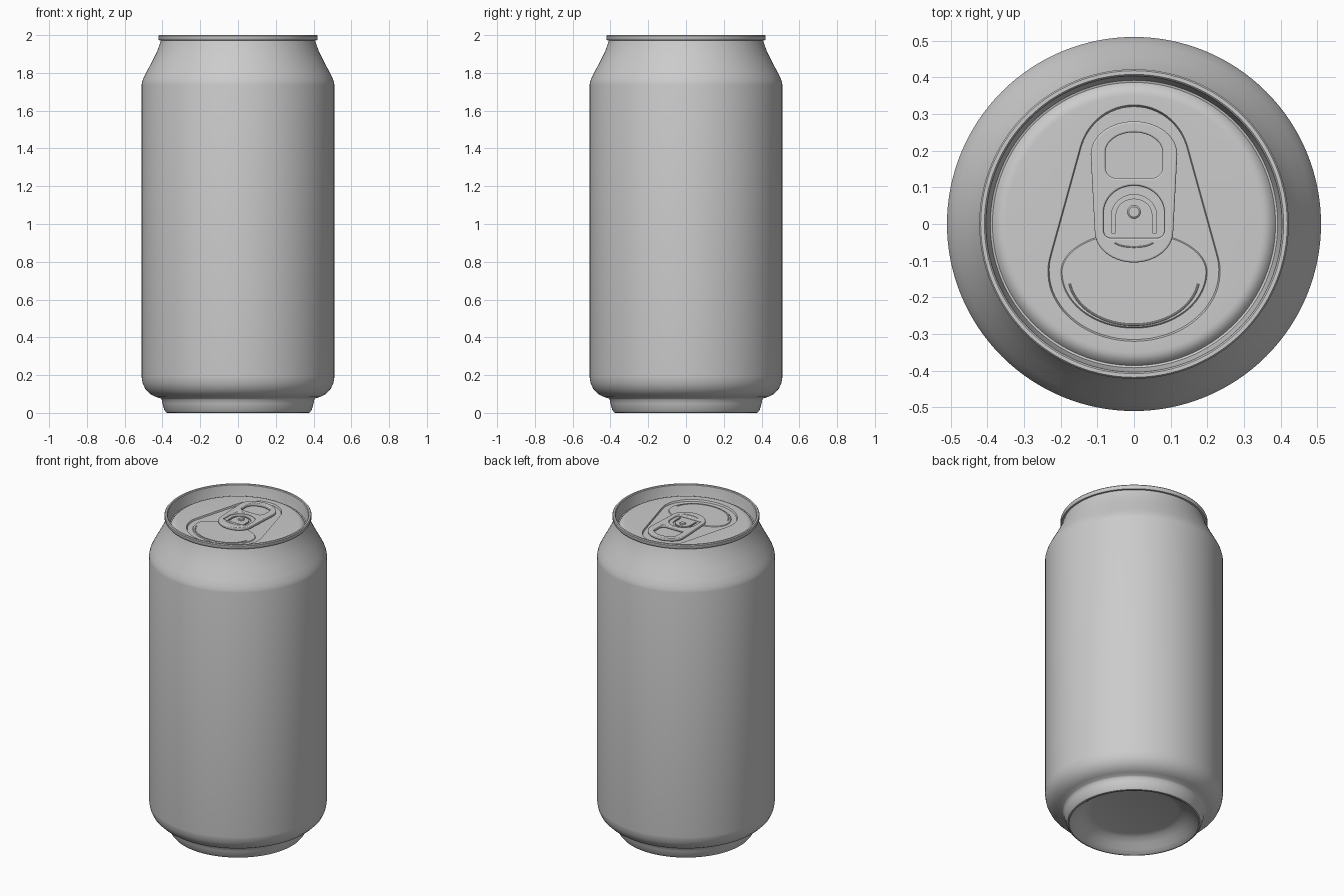
import bpy, bmesh, math
from mathutils import Vector
from mathutils.geometry import convex_hull_2d

if "Cube" in bpy.data.objects:
    bpy.data.objects.remove(bpy.data.objects["Cube"])

N = 128
metal = bpy.data.materials.new("grey_metal")
metal.diffuse_color = (0.6, 0.6, 0.6, 1)
metal.use_nodes = True
metal.node_tree.nodes["Principled BSDF"].inputs["Base Color"].default_value = metal.diffuse_color


def finish(ob, angle=35):
    bpy.ops.object.select_all(action='DESELECT')
    ob.select_set(True)
    bpy.context.view_layer.objects.active = ob
    if ob.type == 'CURVE':
        bpy.ops.object.convert(target='MESH')
        ob = bpy.context.object
    ob.data.materials.clear()
    ob.data.materials.append(metal)
    bpy.ops.object.shade_smooth_by_angle(angle=math.radians(angle))
    return ob


def loft(name, rings, cap_start=False, cap_end=False, angle=35):
    """Skin closed rings of equal point count, optionally capping the ends."""
    bm = bmesh.new()
    vs = [[bm.verts.new(p) for p in ring] for ring in rings]
    for a, b in zip(vs, vs[1:]):
        n = len(a)
        for i in range(n):
            j = (i + 1) % n
            bm.faces.new((a[i], a[j], b[j], b[i]))
    if cap_start:
        bm.faces.new(vs[0][::-1])
    if cap_end:
        bm.faces.new(vs[-1])
    me = bpy.data.meshes.new(name)
    bm.to_mesh(me)
    bm.free()
    ob = bpy.data.objects.new(name, me)
    bpy.context.collection.objects.link(ob)
    return finish(ob, angle)


def arc(cx, cy, rx, ry, a0=0, a1=360, n=64):
    return [(cx + rx * math.cos(math.radians(a0 + (a1 - a0) * i / n)),
             cy + ry * math.sin(math.radians(a0 + (a1 - a0) * i / n)))
            for i in range(n + (a1 - a0 < 360))]


def hull(*groups):
    pts = [p for g in groups for p in g]
    return [pts[i] for i in convex_hull_2d(pts)]


def circle(r, z):
    return [(x, y, z) for x, y in arc(0, 0, r, r, n=N)]


def polar(outline, s, z):
    """Resample a convex outline around the origin at N even angles."""
    ring = []
    for dx, dy in arc(0, 0, 1, 1, n=N):
        best = 9
        for i, p in enumerate(outline):
            q = outline[i - 1]
            nx, ny = p[1] - q[1], q[0] - p[0]
            d, h = nx * dx + ny * dy, nx * p[0] + ny * p[1]
            if abs(d) > 1e-9 and h / d > 0:
                best = min(best, h / d)
        ring.append((dx * best * s, dy * best * s, z))
    return ring


def curve(name, splines, z, depth=0, bevel=0, filled=True):
    cu = bpy.data.curves.new(name, 'CURVE')
    cu.dimensions = '2D' if filled else '3D'
    cu.fill_mode = 'BOTH' if filled else 'FULL'
    cu.extrude, cu.bevel_depth, cu.bevel_resolution = depth, bevel, 3
    for pts in splines:
        sp = cu.splines.new('POLY')
        sp.points.add(len(pts) - 1)
        for p, (x, y) in zip(sp.points, pts):
            p.co = (x, y, 0, 1)
        sp.use_cyclic_u = filled
    ob = bpy.data.objects.new(name, cu)
    ob.location.z = z
    bpy.context.collection.objects.link(ob)
    return finish(ob)


# can body: recessed base, foot, wall, shoulder, rolled rim, inner wall
body = [(.25, .075), (.28, .066), (.31, .045), (.34, .02), (.36, .005), (.372, 0),
        (.38, .002), (.39, .015), (.40, .05), (.404, .07), (.412, .078), (.437, .085),
        (.465, .10), (.49, .125), (.504, .155), (.509, .18), (.51, .19),
        (.51, 1.74), (.508, 1.75), (.502, 1.77), (.487, 1.80), (.455, 1.86),
        (.43, 1.91), (.413, 1.955), (.408, 1.972), (.418, 1.973), (.422, 1.979),
        (.422, 1.995), (.418, 2.0), (.408, 2.0), (.404, 1.996), (.397, 1.95),
        (.392, 1.928)]
loft("can_body", [circle(r, z) for r, z in body], cap_start=True)

# lid with countersink groove, rounded panel edge and teardrop recess
TOP, FLOOR = 1.947, 1.937
recess = hull(arc(0, .17, .152, .155), arc(0, -.13, .235, .19))
lid = [circle(r, z) for r, z in [(.392, 1.928), (.386, 1.926), (.38, 1.934),
                                 (.37, 1.942), (.36, 1.946), (.35, TOP)]]
lid += [polar(recess, 1, TOP), polar(recess, .985, FLOOR)]
loft("lid", lid, cap_end=True)

# mouth panel, flatter on its upper half, with a crescent bead
def mouth(inset, z):
    pts = (arc(0, -.13, .2 - inset, .11 - inset, 0, 180)
           + arc(0, -.13, .2 - inset, .155 - inset, 180, 360, 64)[1:])
    if math.dist(pts[-1], pts[0]) < 1e-6:
        pts.pop()
    return [(x, y, z) for x, y in pts]


loft("mouth_panel", [mouth(0, FLOOR - .001), mouth(.004, FLOOR + .004)], cap_end=True, angle=25)
curve("mouth_bead", [arc(0, -.14, .178, .135, 190, 350)], FLOOR + .004, bevel=.003, filled=False)

# pull tab with finger hole and tongue opening
tab_outline = hull(arc(0, .19, .113, .085), arc(0, -.02, .102, .08))
finger = hull(arc(0, .195, .083, .06, 0, 180),
              arc(-.048, .155, .035, .035), arc(.048, .155, .035, .035))


def arch(grow):
    return hull(arc(0, .03, .083 + grow, .075 + grow, 0, 180),
                *[arc(s * .063, -.018, .02 + grow, .02 + grow) for s in (-1, 1)])


curve("pull_tab", [tab_outline, finger, arch(.005)], 1.955, depth=.005, bevel=.005)

# tongue plate with a U-shaped slit
slit = ([(.061, -.025)] + arc(0, .025, .061, .055, 0, 180, 32) + [(-.061, -.025), (-.05, -.025)]
        + arc(0, .025, .05, .044, 0, 180, 32)[::-1] + [(.05, -.025)])
curve("tab_tongue", [arch(.008), slit], 1.949, depth=.004)

# rivet and nose crease
loft("rivet", [[(x, y + .033, z) for x, y, z in circle(r, z)]
               for r, z in [(.018, 1.95), (.018, 1.955), (.014, 1.958)]], cap_end=True)
curve("tab_crease", [arc(0, -.045, .055, .018, 200, 340, 24)], 1.9645, bevel=.002, filled=False)
